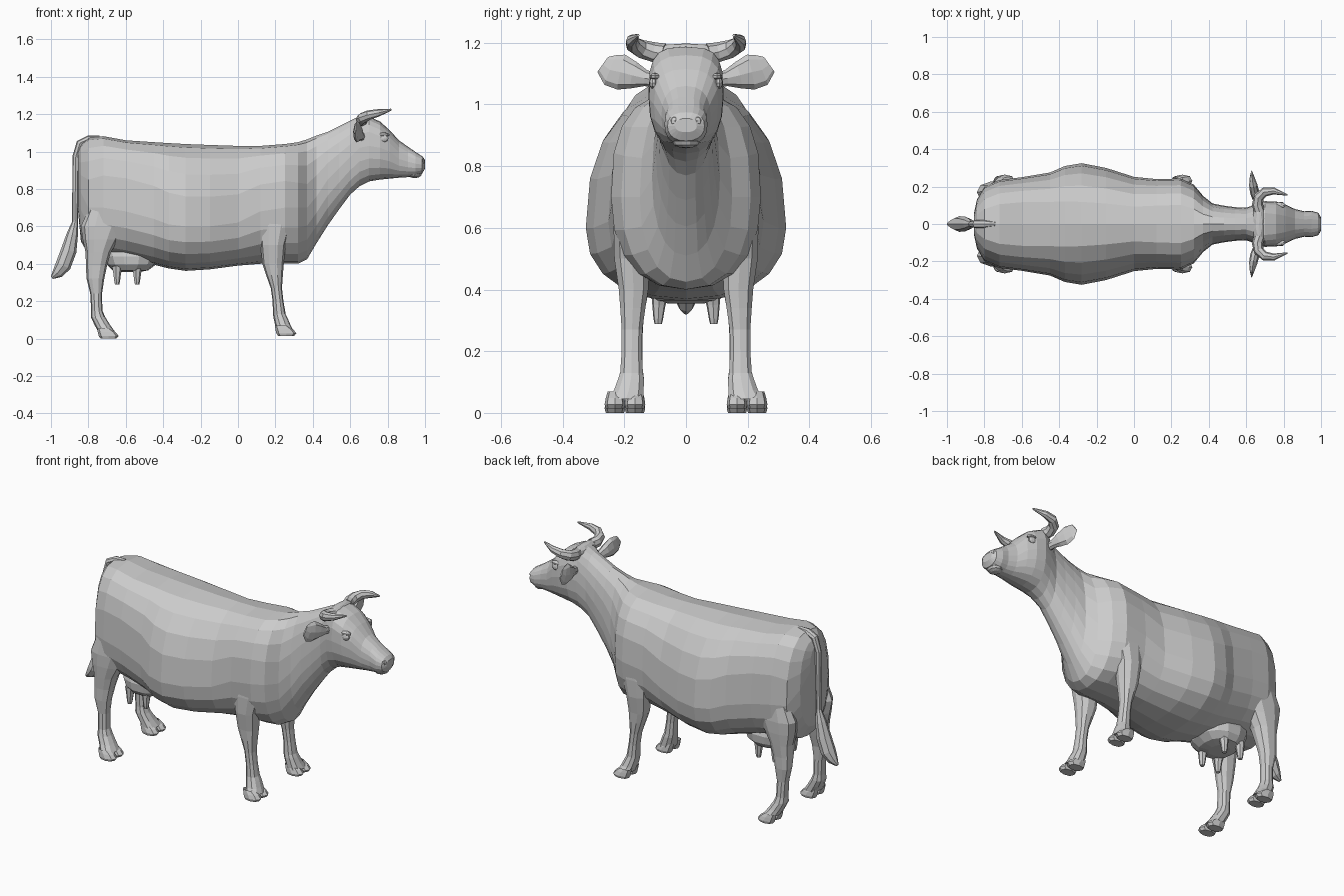
import bpy, bmesh
from math import sin, cos, tau, copysign
from mathutils import Vector, Matrix


def spow(v, p):
    return copysign(abs(v) ** p, v)


def skin(name, rings, mirror=False, caps=(True, True)):
    """Join a list of equal point rings into a flat-shaded object."""
    bm = bmesh.new()
    loops = [[bm.verts.new(p) for p in r] for r in rings]
    n = len(loops[0])
    for a, b in zip(loops, loops[1:]):
        for i in range(n):
            j = (i + 1) % n
            bm.faces.new((a[i], a[j], b[j], b[i]))
    if caps[0]:
        bm.faces.new(loops[0])
    if caps[1]:
        bm.faces.new(loops[-1])
    return finish(name, bm, mirror)


def finish(name, bm, mirror):
    bmesh.ops.recalc_face_normals(bm, faces=bm.faces)
    me = bpy.data.meshes.new(name)
    bm.to_mesh(me)
    bm.free()
    ob = bpy.data.objects.new(name, me)
    bpy.context.collection.objects.link(ob)
    if mirror:
        m = ob.modifiers.new("mirror", 'MIRROR')
        m.use_axis = (False, True, False)
        m.use_mirror_merge = False
    return ob


def section(x, zb, zt, w, zw, p, n=20):
    """Upright body section: bottom, top, half width, height of widest point."""
    pts = []
    for i in range(n):
        c, s = cos(tau * i / n), sin(tau * i / n)
        h, q = (zt - zw, p) if s > 0 else (zw - zb, max(p, .88))
        pts.append((x, w * spow(c, q), zw + h * spow(s, q)))
    return pts


def level(z, x0, x1, y0, y1, n=10, p=0.85):
    """Horizontal section filling a box."""
    return [((x0 + x1) / 2 + (x1 - x0) / 2 * spow(cos(tau * i / n), p),
             (y0 + y1) / 2 + (y1 - y0) / 2 * spow(sin(tau * i / n), p), z) for i in range(n)]


def tube(name, path, side, n=8, mirror=False):
    """Path of (x, y, z, radius along side, radius across)."""
    pts = [Vector(p[:3]) for p in path]
    rings = []
    for i, p in enumerate(path):
        t = (pts[min(i + 1, len(pts) - 1)] - pts[max(i - 1, 0)]).normalized()
        s = Vector(side)
        s = (s - t * s.dot(t)).normalized()
        u = t.cross(s)
        rings.append([pts[i] + s * p[3] * cos(tau * k / n) + u * p[4] * sin(tau * k / n) for k in range(n)])
    return skin(name, rings, mirror)


def ball(name, loc, size, seg=12, mirror=False):
    bm = bmesh.new()
    bmesh.ops.create_uvsphere(bm, u_segments=seg, v_segments=seg // 2 + 1, radius=1,
                              matrix=Matrix.Translation(loc) @ Matrix.Diagonal((*size, 1)))
    return finish(name, bm, mirror)


# Torso and neck
torso = [
    (-.855, .68, 1.0, .06, .86, .9), (-.84, .52, 1.035, .13, .78, .85),
    (-.80, .45, 1.075, .20, .70, .78), (-.72, .45, 1.082, .235, .70, .68),
    (-.60, .43, 1.06, .25, .68, .65), (-.45, .395, 1.05, .275, .64, .72),
    (-.37, .375, 1.045, .31, .61, .80), (-.28, .362, 1.04, .325, .60, .86),
    (-.15, .37, 1.035, .30, .60, .86), (0, .39, 1.03, .252, .62, .85),
    (.12, .40, 1.03, .24, .68, .76), (.25, .40, 1.04, .243, .70, .74),
    (.32, .40, 1.05, .21, .70, .82), (.37, .425, 1.065, .15, .70, .9),
    (.42, .51, 1.085, .11, .76, .9), (.48, .605, 1.105, .098, .85, .9),
    (.54, .69, 1.135, .09, .91, .9), (.60, .77, 1.165, .087, .97, .9)]
skin("torso", [section(*s) for s in torso], caps=(True, False))

# Head
head = [
    torso[-1], (.65, .815, 1.19, .105, 1.02, .75), (.70, .84, 1.187, .122, 1.03, .62),
    (.76, .85, 1.16, .12, 1.02, .7), (.81, .855, 1.115, .104, 1.0, .75),
    (.86, .86, 1.06, .08, .96, .82), (.91, .863, 1.025, .068, .945, .85),
    (.95, .867, .997, .070, .935, .85), (.985, .882, .975, .06, .93, .85),
    (1.0, .91, .955, .035, .93, .9)]
skin("head", [section(*s) for s in head], caps=(False, True))
ball("eyes", (.78, .105, 1.07), (.026, .014, .02), 10, True)
ball("brows", (.775, .10, 1.09), (.038, .018, .012), 8, True)
ball("nostrils", (.985, .036, .945), (.014, .016, .016), 8, True)
ball("lower_lip", (.945, 0, .88), (.04, .045, .022), 10)
ball("poll", (.668, 0, 1.165), (.035, .13, .033), 10)

# Horns and ears
tube("horns", [(.67, .07, 1.165, .033, .03), (.66, .105, 1.17, .032, .03),
               (.668, .145, 1.18, .03, .028), (.70, .172, 1.195, .026, .025),
               (.75, .176, 1.207, .02, .018), (.82, .155, 1.224, .005, .004)], (0, 0, 1), 8, True)
tube("ears", [(.66, .10, 1.08, .024, .02), (.655, .13, 1.085, .026, .02),
              (.645, .17, 1.095, .044, .025), (.637, .21, 1.105, .058, .022),
              (.632, .245, 1.112, .052, .014), (.63, .27, 1.13, .03, .004)], (0, 0, 1), 8, True)

# Hind legs
skin("hind_legs", [level(*r) for r in [
    (.69, -.80, -.62, .13, .222), (.60, -.84, -.60, .11, .23), (.53, -.83, -.64, .095, .228),
    (.46, -.815, -.68, .105, .222), (.39, -.813, -.70, .12, .215), (.32, -.81, -.715, .135, .213),
    (.24, -.79, -.727, .14, .205), (.15, -.785, -.725, .14, .21), (.115, -.787, -.71, .135, .22),
    (.075, -.768, -.685, .135, .235), (.04, -.75, -.66, .135, .255)]], True, (False, True))

# Front legs
skin("front_legs", [level(*r) for r in [
    (.66, .14, .28, .15, .232), (.60, .11, .285, .13, .237), (.50, .12, .255, .115, .235),
    (.40, .13, .245, .12, .22), (.34, .15, .24, .13, .215), (.27, .175, .235, .14, .21),
    (.20, .185, .243, .142, .21), (.13, .187, .255, .138, .215), (.11, .19, .265, .135, .222),
    (.075, .198, .28, .135, .235), (.045, .205, .295, .135, .255)]], True, (False, True))

# Cloven hooves, two claws per foot
for leg, dx, dz in (("hind", 0, 0), ("front", .95, .014)):
    for claw, y0, y1 in (("inner", .132, .199), ("outer", .197, .264)):
        skin(f"{leg}_{claw}_hooves", [
            level(.055 + dz, -.752 + dx, -.685 + dx, y0 + .008, y1 - .01, 8),
            level(.035 + dz, -.75 + dx, -.655 + dx, y0 + .003, y1 - .004, 8),
            level(.014 + dz, -.745 + dx, -.638 + dx, y0, y1, 8),
            level(dz, -.735 + dx, -.65 + dx, y0 + .004, y1 - .004, 8)], True, (False, True))

# Udder and teats
skin("udder", [level(*r, 14) for r in [
    (.50, -.73, -.43, -.12, .12), (.44, -.72, -.42, -.14, .14), (.395, -.70, -.44, -.135, .135),
    (.365, -.67, -.48, -.11, .11), (.355, -.63, -.53, -.06, .06)]], caps=(False, True))
for place, x in (("front", -.54), ("rear", -.647)):
    tube(place + "_teats", [(x, .085, .385, .03, .028), (x, .088, .35, .022, .022),
                            (x, .09, .305, .016, .016), (x, .09, .288, .012, .012)], (1, 0, 0), 7, True)

# Tail with tuft
tube("tail", [(-.74, 0, 1.068, .012, .018), (-.80, 0, 1.067, .022, .018), (-.845, 0, 1.045, .022, .02),
              (-.868, 0, .97, .018, .018), (-.87, 0, .80, .015, .016), (-.872, 0, .60, .014, .016)],
     (0, 1, 0), 8)
tube("tail_tuft", [(-.87, 0, .63, .014, .014), (-.885, 0, .56, .03, .03), (-.905, 0, .47, .04, .042),
                   (-.935, 0, .39, .042, .042), (-.965, 0, .35, .028, .03), (-.995, 0, .325, .008, .008)],
     (0, 1, 0), 8)
